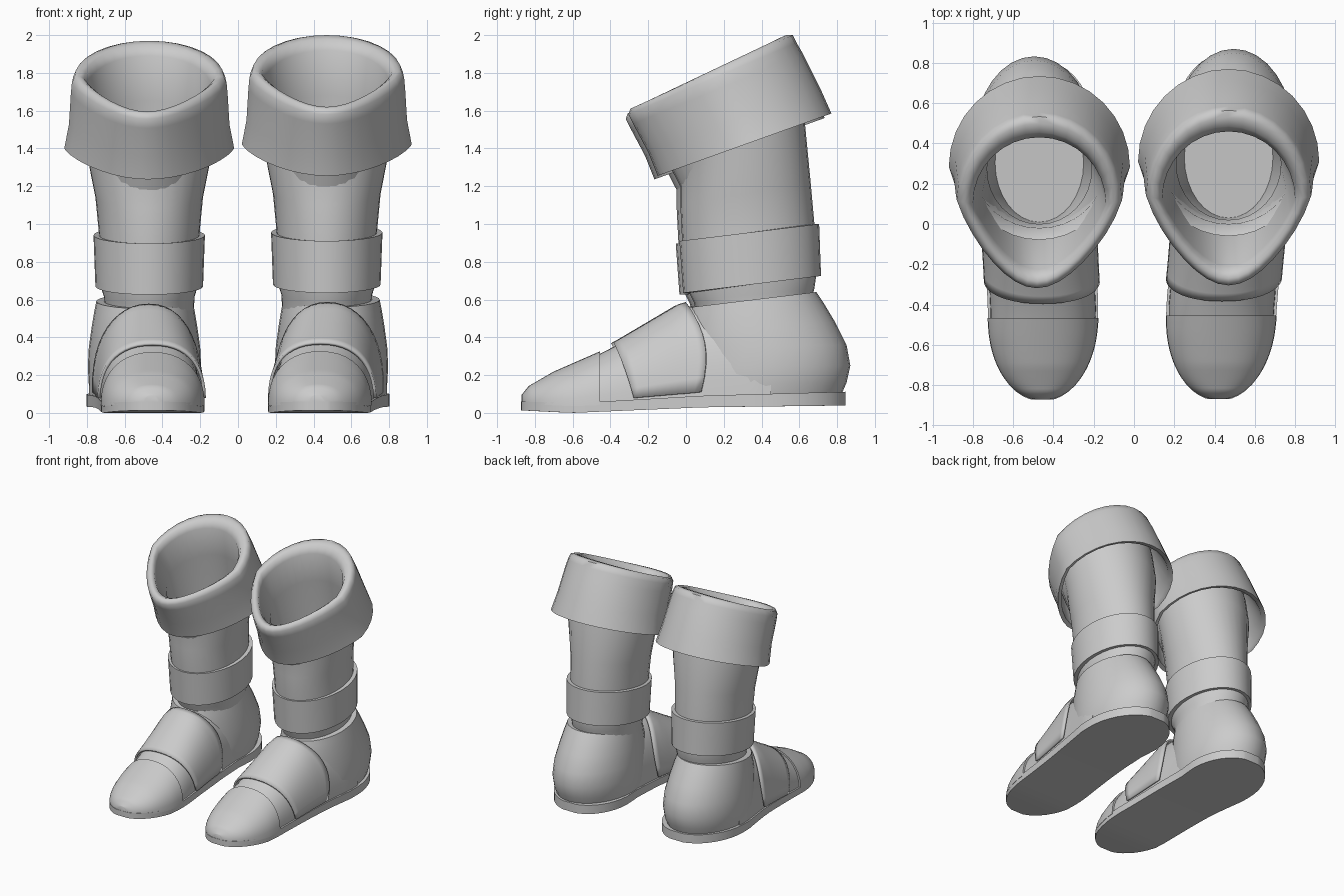
import bpy
import bmesh
from math import sin, cos, pi, sqrt

default = bpy.data.objects.get("Cube")
if default:
    bpy.data.objects.remove(default, do_unlink=True)

# One plain material for everything
colour = (0.6, 0.6, 0.6, 1)
grey = bpy.data.materials.new("plain_grey")
grey.use_nodes = True
grey.diffuse_color = colour
grey.node_tree.nodes["Principled BSDF"].inputs["Base Color"].default_value = colour


def place_left(point):
    return point


def place_right(point):
    """Mirrored boot, set slightly lower and further forward."""
    x, y, z = point
    return (-x + min(y, 0) * 0.04, y * 0.98 - 0.02, z * 0.985)


def make(name, rows, place, around=True, loop=False, thickness=0, angle=0.9):
    """Skin a list of equally long point rows into one smooth object."""
    bm = bmesh.new()
    grid = [[bm.verts.new(place(point)) for point in row] for row in rows]
    count = len(grid[0])
    pairs = list(zip(grid, grid[1:]))
    if loop:
        pairs.append((grid[-1], grid[0]))
    for lower, upper in pairs:
        for i in range(count if around else count - 1):
            j = (i + 1) % count
            bm.faces.new((lower[i], lower[j], upper[j], upper[i]))
    if around and not loop:
        bm.faces.new(grid[0])
        bm.faces.new(grid[-1])
    bmesh.ops.recalc_face_normals(bm, faces=bm.faces)
    mesh = bpy.data.meshes.new(name)
    bm.to_mesh(mesh)
    bm.free()
    mesh.materials.append(grey)
    obj = bpy.data.objects.new(name, mesh)
    bpy.context.collection.objects.link(obj)
    if thickness:
        solid = obj.modifiers.new("thickness", 'SOLIDIFY')
        solid.thickness = thickness
        solid.offset = 0
    bpy.ops.object.select_all(action='DESELECT')
    obj.select_set(True)
    bpy.context.view_layer.objects.active = obj
    bpy.ops.object.shade_smooth_by_angle(angle=angle)


def ring(front, height, depth, rise, half_width, point=0, centre=0.47, count=32):
    """Oval that rises towards the back, optionally pointed at the front."""
    points = []
    for i in range(count):
        turn = 2 * pi * i / count
        back = (1 - cos(turn)) / 2
        taper = 1 - point * max(0, cos(turn))
        points.append((centre + half_width * sin(turn) * taper,
                       front + depth * back, height + rise * back))
    return points


def along(curve, y):
    """Value at y of a curve given by a few (y, value) points."""
    for (start, low), (end, high) in zip(curve, curve[1:]):
        if y <= end:
            return low + (high - low) * (y - start) / (end - start)
    return curve[-1][1]


# Foot curves along its length: centre line, top, squareness, ground
CENTRE = [(-0.9, 0.42), (-0.4, 0.435), (0.35, 0.505), (0.9, 0.475)]
TOP = [(-0.87, 0.08), (-0.83, 0.13), (-0.7, 0.205), (-0.46, 0.31), (-0.36, 0.36),
       (-0.02, 0.56), (0.15, 0.57), (0.5, 0.5)]
SQUARENESS = [(-0.9, 0.9), (0, 0.9), (0.4, 0.7)]
GROUND = [(-0.9, 0.015), (-0.6, 0), (0.1, 0.03), (0.9, 0.04)]


def outline(y, toe, heel):
    """Half width of the footprint: elliptical toe and heel, narrow waist."""
    width = 0.275 + 0.015 * min(1, max(-1, 2 * y)) - 0.01 * max(0, cos(4 * y))
    past_toe = max(0, -0.46 - y) / toe
    past_heel = max(0, y - 0.45) / heel
    return width * sqrt(max(0, 1 - past_toe ** 2 - past_heel ** 2))


def foot_point(y, turn, grow=0):
    """Point on the arched forefoot, pushed outward by grow."""
    power = along(SQUARENESS, y)
    side = 1 if cos(turn) > 0 else -1
    half = outline(y, 0.41, 0.42) + grow
    base = along(GROUND, y) + 0.035
    return (along(CENTRE, y) + side * half * abs(cos(turn)) ** power, y,
            base + (along(TOP, y) - base + grow) * max(0, sin(turn)) ** power)


def sole_section(y):
    """Flat rectangle across the sole."""
    centre, low = along(CENTRE, y), along(GROUND, y)
    half = outline(y, 0.415, 0.4) + 0.012
    high = low + 0.06 + 0.015 * y
    return [(centre - half, y, low), (centre + half, y, low),
            (centre + half, y, high), (centre - half, y, high)]


def stations(start, end, count=30):
    """Positions crowded towards both ends, where the outline curves most."""
    return [start + (end - start) * (1 - cos(pi * i / count)) / 2 for i in range(count + 1)]


def instep_start(turn):
    return -0.27 - 0.11 * sin(turn)


def instep_end(turn):
    return 0.07 + 0.2 * sin(turn) - 0.27 * sin(turn) ** 2


def instep_row(k):
    """Line across the instep plate, k of the way from its front to its back edge."""
    turns = [0.06 + (pi - 0.12) * i / 24 for i in range(25)]
    return [foot_point(instep_start(t) + (instep_end(t) - instep_start(t)) * k, t, 0.018)
            for t in turns]


# Rings: front y, front z, depth, rise to the back, half width, front point
shaft = [ring(*r) for r in (
    (0.07, 0.48, 0.58, 0.07, 0.235), (0.04, 0.59, 0.64, 0.07, 0.24),
    (0.01, 0.65, 0.68, 0.08, 0.26), (-0.02, 0.9, 0.7, 0.1, 0.265),
    (-0.03, 1.1, 0.69, 0.12, 0.285), (-0.03, 1.3, 0.66, 0.23, 0.335),
    (-0.06, 1.45, 0.64, 0.3, 0.345), (0, 1.4, 0.56, 0.3, 0.315),
    (0.03, 0.68, 0.6, 0.04, 0.22))]
heel = [ring(*r, centre=0.495) for r in (
    (0, 0.08, 0.82, 0.01, 0.28), (0, 0.15, 0.85, 0.01, 0.295),
    (0, 0.24, 0.87, 0.01, 0.3), (0, 0.34, 0.85, 0.02, 0.295),
    (0, 0.44, 0.79, 0.04, 0.28), (0.02, 0.52, 0.71, 0.06, 0.265),
    (0.03, 0.56, 0.66, 0.08, 0.255))]
cuff = [ring(*r) for r in (
    (-0.2, 1.53, 0.77, 0.33, 0.36, 0.3), (-0.12, 1.27, 0.85, 0.32, 0.42, 0.25),
    (-0.15, 1.255, 0.92, 0.33, 0.45, 0.25), (-0.2, 1.38, 0.91, 0.34, 0.425, 0.25),
    (-0.28, 1.53, 0.9, 0.37, 0.415, 0.3), (-0.305, 1.58, 0.89, 0.38, 0.41, 0.33),
    (-0.295, 1.61, 0.86, 0.39, 0.395, 0.35), (-0.27, 1.62, 0.8, 0.38, 0.37, 0.35),
    (-0.235, 1.61, 0.72, 0.37, 0.345, 0.35), (-0.21, 1.57, 0.67, 0.35, 0.33, 0.35),
    (-0.08, 1.4, 0.59, 0.28, 0.305, 0.2), (0.02, 1.1, 0.56, 0.15, 0.26))]

# Ankle band: an outer and an inner wall
outer_band = [(-0.015, 0.635, 0.73, 0.285), (-0.035, 0.91, 0.74, 0.295)]
band = [ring(y, z, depth, 0.09, half) for y, z, depth, half in outer_band]
band += [ring(y + 0.03, z, depth - 0.06, 0.09, half - 0.03)
         for y, z, depth, half in reversed(outer_band)]

arch = [pi * i / 20 for i in range(21)]
forefoot = [[foot_point(y, turn) for turn in arch] for y in stations(-0.86, 0.45)]
toe_cap = [[foot_point(y, turn, 0.014) for turn in arch] for y in stations(-0.868, -0.455)]
instep = [instep_row(i / 10) for i in range(11)]
sole = [sole_section(y) for y in stations(-0.87, 0.845)]

# Build both boots
for side, place in (("left", place_left), ("right", place_right)):
    make(side + "_sole", sole, place, angle=0.7)
    make(side + "_forefoot", forefoot, place)
    make(side + "_heel", heel, place)
    make(side + "_toe_cap", toe_cap, place)
    make(side + "_instep_plate", instep, place, around=False, thickness=0.016)
    make(side + "_shaft", shaft, place)
    make(side + "_ankle_band", band, place, loop=True)
    make(side + "_folded_cuff", cuff, place, loop=True, angle=1.1)
